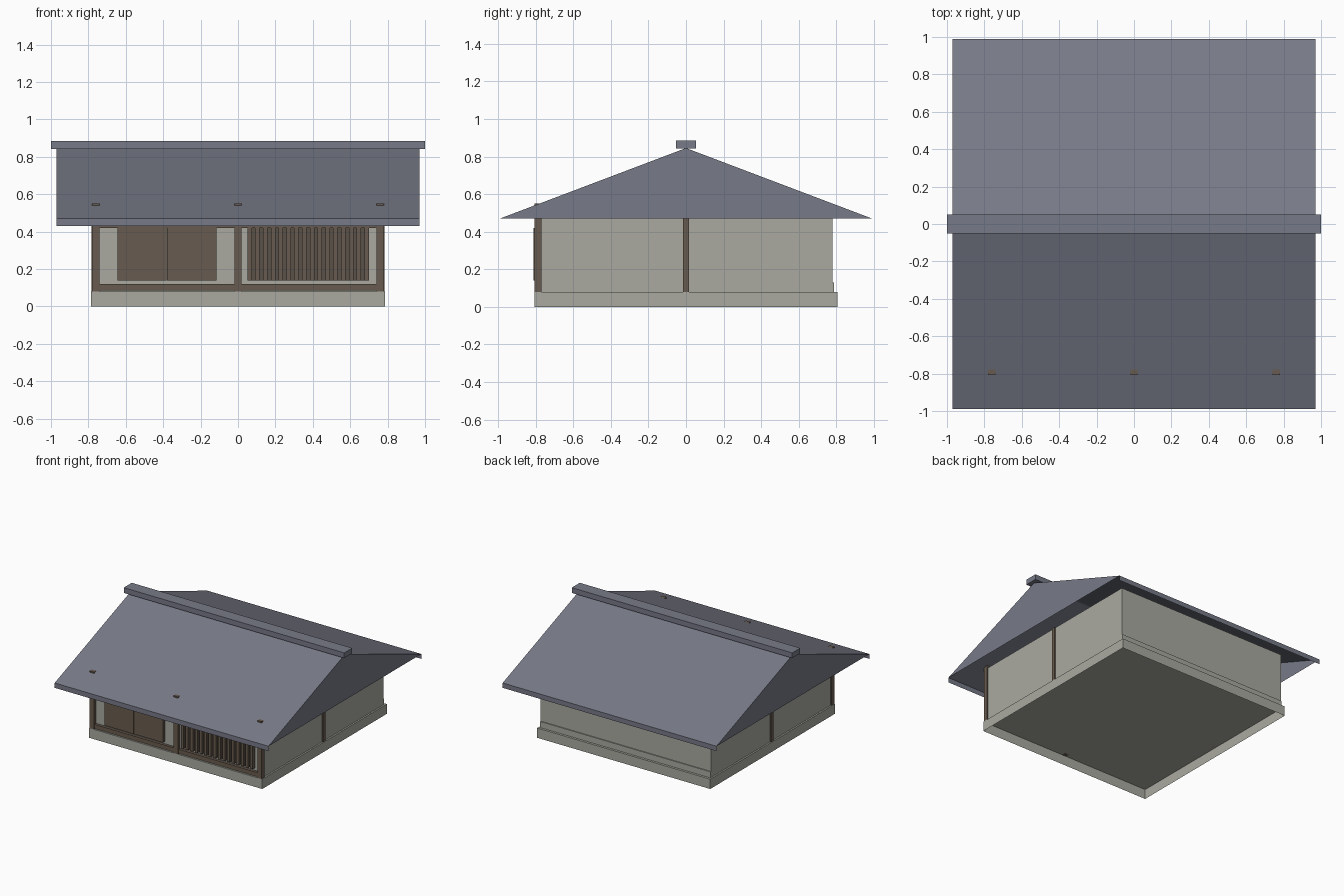
import bpy
import bmesh

old = bpy.data.objects.get("Cube")
if old:
    bpy.data.objects.remove(old, do_unlink=True)


def material(name, srgb):
    color = [c ** 2.2 for c in srgb] + [1]
    mat = bpy.data.materials.new(name)
    mat.use_nodes = True
    mat.diffuse_color = color
    bsdf = mat.node_tree.nodes["Principled BSDF"]
    bsdf.inputs["Base Color"].default_value = color
    bsdf.inputs["Roughness"].default_value = 0.9
    return mat


plaster = material("pale_plaster", (0.66, 0.66, 0.625))
tile = material("slate_tile", (0.465, 0.475, 0.525))
wood = material("brown_wood", (0.41, 0.36, 0.315))
shade = material("dark_wood", (0.35, 0.32, 0.29))


def finish(name, bm, mat):
    mesh = bpy.data.meshes.new(name)
    bm.to_mesh(mesh)
    bm.free()
    mesh.materials.append(mat)
    obj = bpy.data.objects.new(name, mesh)
    bpy.context.collection.objects.link(obj)
    return obj


def box(name, xs, ys, zs, mat, open_bottom=False):
    bm = bmesh.new()
    bmesh.ops.create_cube(bm, size=1)
    for v in bm.verts:
        v.co = [r[0] if c < 0 else r[1] for c, r in zip(v.co, (xs, ys, zs))]
    if open_bottom:
        bm.normal_update()
        bottom = [f for f in bm.faces if f.normal.z < -0.5]
        bmesh.ops.delete(bm, geom=bottom, context="FACES_ONLY")
    return finish(name, bm, mat)


# Hollow plinth and plaster walls
box("plinth", (-0.785, 0.785), (-0.807, 0.807), (0, 0.08), plaster, True)
box("walls", (-0.772, 0.772), (-0.78, 0.78), (0.08, 0.53), plaster)
box("back_skirting", (-0.772, 0.772), (0.78, 0.788), (0.08, 0.13), plaster)

# Timber frame
for label, x in (("right", -0.76), ("middle", 0), ("left", 0.76)):
    box(f"front_post_{label}", (x - 0.02, x + 0.02), (-0.807, -0.77), (0.08, 0.55), wood)
for label, s in (("right", -1), ("left", 1)):
    box(f"side_post_{label}", sorted((0.765 * s, 0.782 * s)), (-0.015, 0.015), (0.08, 0.53), wood)
box("front_sill", (-0.74, 0.74), (-0.802, -0.775), (0.085, 0.12), wood)
box("front_lintel", (-0.74, 0.74), (-0.802, -0.775), (0.42, 0.47), wood)

# Pair of sliding doors
box("door_right", (-0.645, -0.381), (-0.809, -0.775), (0.14, 0.42), wood)
box("door_left", (-0.379, -0.115), (-0.809, -0.775), (0.14, 0.42), wood)

# Slatted window
box("lattice_backing", (0.05, 0.70), (-0.79, -0.775), (0.14, 0.42), shade)
bars = 16
for i in range(bars):
    x = 0.062 + i * 0.626 / (bars - 1)
    box(f"lattice_bar_{i + 1}", (x - 0.012, x + 0.012), (-0.81, -0.785), (0.14, 0.42), wood)

# Hollow gable roof with thin eave boards
half_x, half_y, eave, apex = 0.97, 0.99, 0.47, 0.845
bm = bmesh.new()
ends = []
for x in (-half_x, half_x):
    profile = ((-half_y, eave - 0.04), (-half_y, eave), (0, apex), (half_y, eave), (half_y, eave - 0.04))
    ends.append([bm.verts.new((x, y, z)) for y, z in profile])
for i in range(4):
    bm.faces.new((ends[0][i], ends[1][i], ends[1][i + 1], ends[0][i + 1]))
for end in ends:
    bm.faces.new(end[1:4])
bmesh.ops.recalc_face_normals(bm, faces=bm.faces)
if max(bm.faces, key=lambda f: f.calc_center_median().z).normal.z < 0:
    bmesh.ops.reverse_faces(bm, faces=bm.faces)
finish("roof", bm, tile)
box("ridge_cap", (-1, 1), (-0.052, 0.052), (0.842, 0.885), tile)
